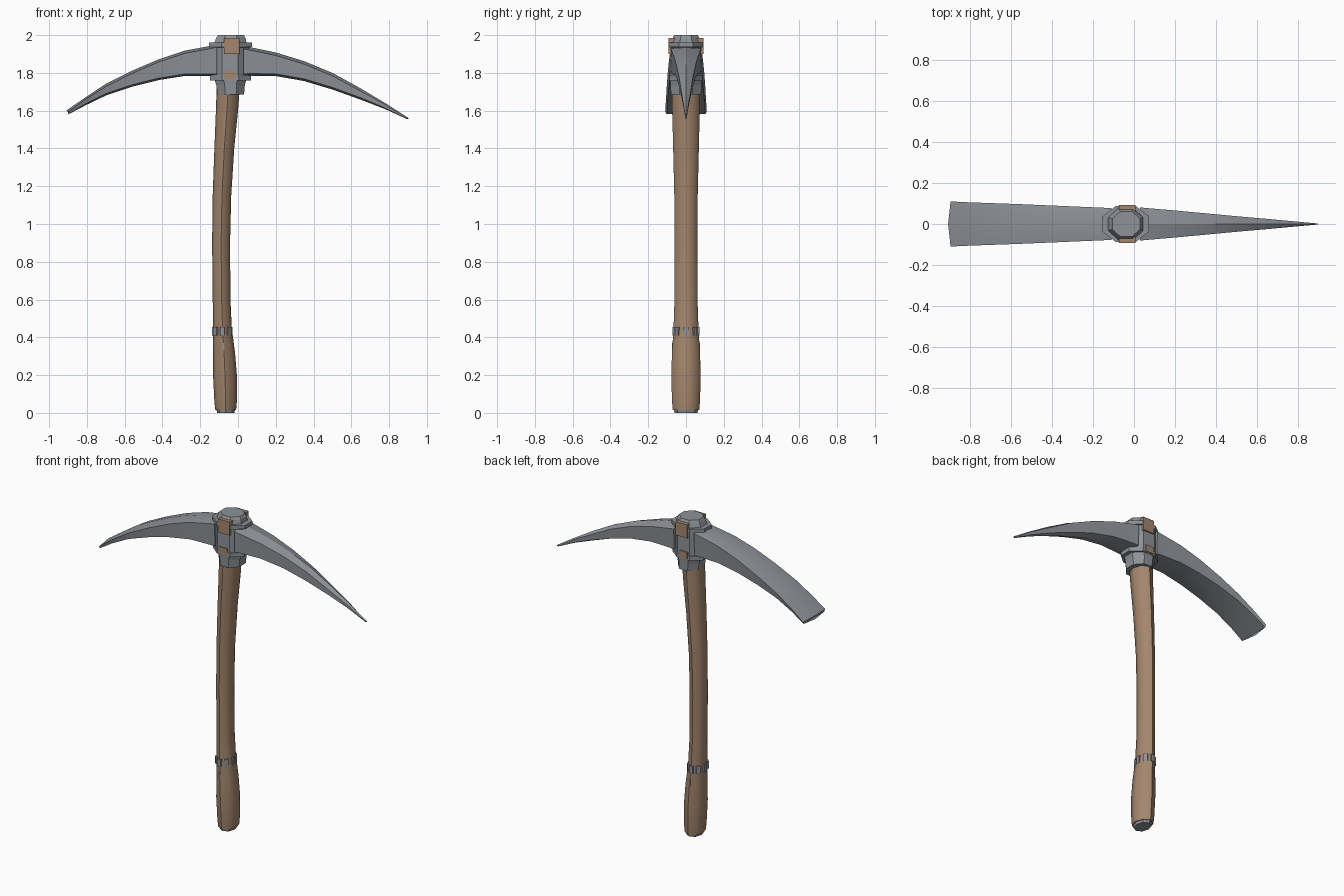
import bpy, bmesh, math
from mathutils import Matrix, Vector

if "Cube" in bpy.data.objects:
    bpy.data.objects.remove(bpy.data.objects["Cube"])


def material(name, rgb):
    m = bpy.data.materials.new(name)
    m.use_nodes = True
    m.diffuse_color = (*rgb, 1)
    bsdf = m.node_tree.nodes["Principled BSDF"]
    bsdf.inputs["Base Color"].default_value = (*rgb, 1)
    bsdf.inputs["Roughness"].default_value = 0.7
    return m


STEEL = material("steel grey", (0.27, 0.29, 0.315))
WOOD = material("wood brown", (0.37, 0.24, 0.155))


def finish(name, bm, mat, smooth=None):
    bmesh.ops.recalc_face_normals(bm, faces=bm.faces)
    mesh = bpy.data.meshes.new(name)
    bm.to_mesh(mesh)
    bm.free()
    mesh.materials.append(mat)
    ob = bpy.data.objects.new(name, mesh)
    bpy.context.collection.objects.link(ob)
    if smooth:
        bpy.ops.object.select_all(action="DESELECT")
        ob.select_set(True)
        bpy.context.view_layer.objects.active = ob
        bpy.ops.object.shade_smooth_by_angle(angle=math.radians(smooth))
    return ob


def loft(name, rings, mat, smooth=None):
    """Skin a list of equal-length point rings and cap both ends."""
    bm = bmesh.new()
    rows = [[bm.verts.new(p) for p in ring] for ring in rings]
    n = len(rows[0])
    for a, b in zip(rows, rows[1:]):
        for i in range(n):
            j = (i + 1) % n
            bm.faces.new((a[i], a[j], b[j], b[i]))
    bm.faces.new(rows[0][::-1])
    bm.faces.new(rows[-1])
    return finish(name, bm, mat, smooth)


def turned(name, sections, mat, phase=0.0, smooth=None):
    """Eight-sided column from (z, x_min, x_max, y_radius) sections."""
    rings = []
    stretch = 1 / math.cos(math.pi / 8) if phase else 1
    for z, lo, hi, ry in sections:
        ring = []
        for i in range(8):
            a = i * math.pi / 4 + phase
            ring.append(((lo + hi) / 2 + (hi - lo) / 2 * stretch * math.cos(a),
                         ry * stretch * math.sin(a), z))
        rings.append(ring)
    return loft(name, rings, mat, smooth)


def box(name, center, size, mat, turn=0.0):
    bm = bmesh.new()
    bmesh.ops.create_cube(bm, size=1, matrix=Matrix.LocRotScale(
        Vector(center), Matrix.Rotation(turn, 3, "Z"), Vector(size)))
    return finish(name, bm, mat)


def blade(name, stations, ridge):
    """Curved blade from (x, z_bottom, z_top, half_width) stations."""
    rings = []
    for k, (x, lo, hi, w) in enumerate(stations):
        r = min(ridge, (hi - lo) * 0.25)
        tip = math.copysign(0.012, x) if k == len(stations) - 1 else 0
        rings.append([(x, -w, hi - r), (x + tip, 0, hi), (x, w, hi - r),
                      (x, w * 0.93, lo + r * 0.7), (x + tip, 0, lo),
                      (x, -w * 0.93, lo + r * 0.7)])
    return loft(name, rings, STEEL, 20)


# Bowed wooden handle with a swollen grip
turned("handle", [
    (0.015, -0.12, -0.01, 0.070), (0.06, -0.125, -0.006, 0.074),
    (0.20, -0.132, -0.006, 0.078), (0.32, -0.132, -0.016, 0.074),
    (0.45, -0.131, -0.033, 0.066), (0.60, -0.134, -0.040, 0.061),
    (0.90, -0.137, -0.042, 0.060), (1.15, -0.134, -0.036, 0.062),
    (1.40, -0.125, -0.020, 0.068), (1.60, -0.117, 0.000, 0.073),
    (1.75, -0.112, 0.012, 0.076)], WOOD, smooth=50)
turned("pommel_cap", [(0, -0.11, -0.02, 0.06), (0.022, -0.115, -0.014, 0.066)], STEEL)

# Small steel studs around the grip
for i in range(8):
    a = i * math.pi / 4
    box("grip_stud", (-0.083 + 0.049 * math.cos(a), 0.066 * math.sin(a), 0.432),
        (0.012, 0.024, 0.045), STEEL, a)
for s in (-1, 1):
    box("grip_notch", (-0.078, s * 0.0715, 0.35), (0.006, 0.006, 0.04), STEEL)

# Head socket with rims, neck ring and top cap
flat = math.pi / 8
turned("head_socket", [
    (1.76, -0.148, 0.068, 0.088), (1.785, -0.148, 0.068, 0.088),
    (1.787, -0.142, 0.058, 0.085), (1.935, -0.142, 0.058, 0.085),
    (1.937, -0.154, 0.074, 0.089), (1.96, -0.154, 0.074, 0.089)], STEEL, flat)
turned("neck_ring", [
    (1.685, -0.108, 0.032, 0.080), (1.735, -0.115, 0.036, 0.082),
    (1.765, -0.125, 0.045, 0.084)], STEEL, flat)
turned("top_cap", [
    (1.955, -0.128, 0.046, 0.080), (1.985, -0.115, 0.040, 0.070),
    (2.0, -0.106, 0.030, 0.062)], STEEL, flat)

# Wooden wedges showing through the socket
box("upper_wedge", (-0.033, 0, 1.942), (0.08, 0.186, 0.085), WOOD)
box("lower_wedge", (-0.043, 0, 1.788), (0.058, 0.182, 0.042), WOOD)

# Pointed pick on the left, flaring adze on the right
blade("pick", [
    (0.03, 1.783, 1.943, 0.081), (0.06, 1.785, 1.937, 0.078),
    (0.20, 1.783, 1.908, 0.066), (0.35, 1.757, 1.862, 0.052),
    (0.50, 1.712, 1.800, 0.038), (0.65, 1.658, 1.718, 0.025),
    (0.78, 1.608, 1.640, 0.013), (0.89, 1.556, 1.562, 0.003)], 0.016)
blade("adze", [
    (-0.11, 1.783, 1.950, 0.078), (-0.14, 1.784, 1.944, 0.079),
    (-0.28, 1.784, 1.918, 0.085), (-0.42, 1.762, 1.872, 0.091),
    (-0.56, 1.727, 1.812, 0.097), (-0.70, 1.680, 1.742, 0.102),
    (-0.81, 1.627, 1.669, 0.106), (-0.895, 1.578, 1.602, 0.110)], 0.014)
